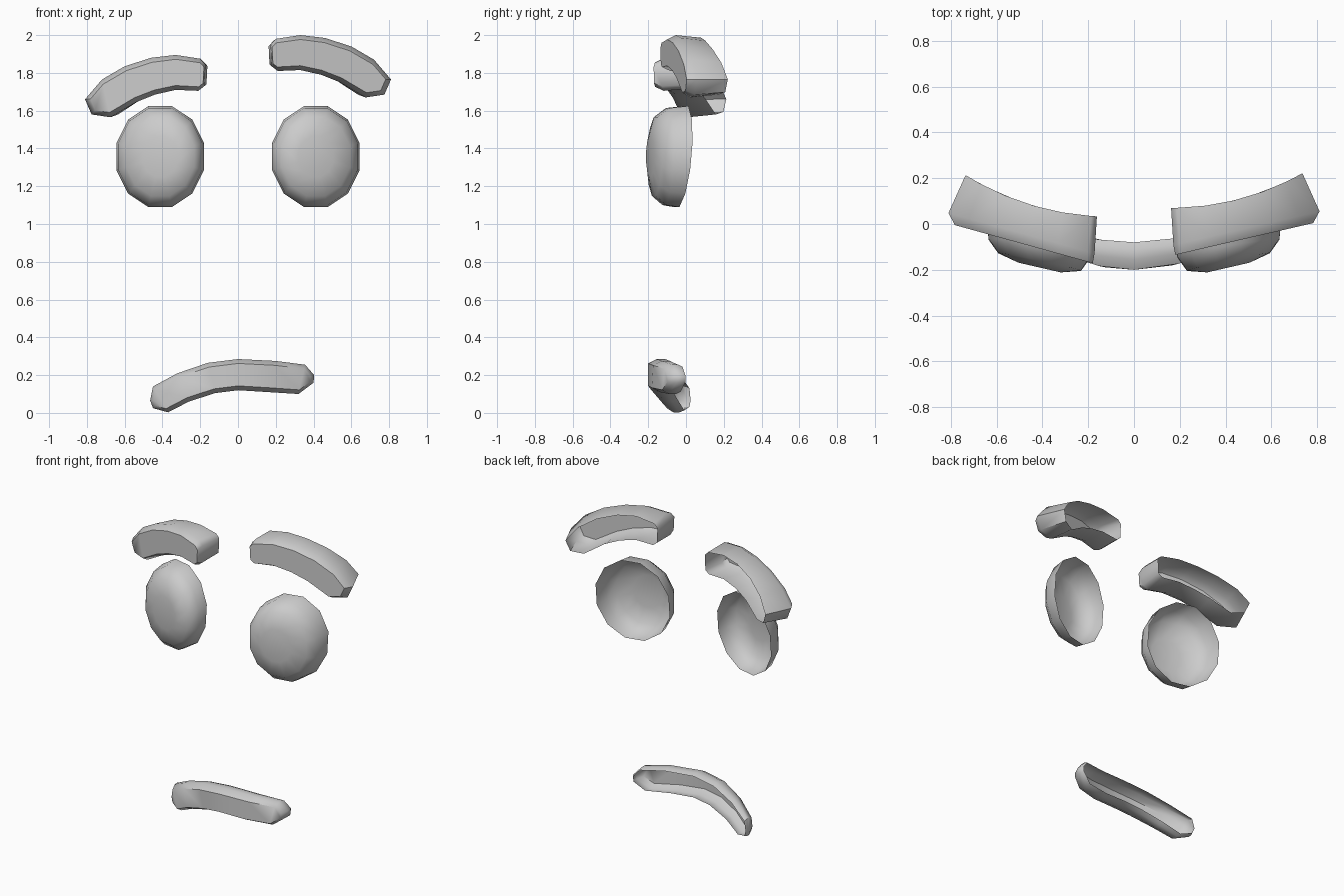
import bpy, bmesh, math

if "Cube" in bpy.data.objects:
    bpy.data.objects.remove(bpy.data.objects["Cube"])

grey = bpy.data.materials.new("mid grey")
grey.diffuse_color = (0.6, 0.6, 0.6, 1)
grey.use_nodes = True
grey.node_tree.nodes["Principled BSDF"].inputs["Base Color"].default_value = grey.diffuse_color


def finish(bm, name):
    """Turn a shell into a smooth object with outward normals."""
    me = bpy.data.meshes.new(name)
    bm.to_mesh(me)
    bm.free()
    me.materials.append(grey)
    ob = bpy.data.objects.new(name, me)
    bpy.context.collection.objects.link(ob)
    bpy.ops.object.select_all(action='DESELECT')
    ob.select_set(True)
    bpy.context.view_layer.objects.active = ob
    bpy.ops.object.shade_smooth_by_angle(angle=math.radians(50))


def bridge(bm, rings):
    """Join each closed ring, back to front, with a wall of quads."""
    loops = [[bm.verts.new(p) for p in r] for r in rings]
    for a, b in zip(loops, loops[1:]):
        for i in range(len(a)):
            j = (i + 1) % len(a)
            bm.faces.new((a[i], a[j], b[j], b[i]))
    return loops[-1]


def orient(bm):
    """Make the front plate face -y, and the walls follow it."""
    bm.normal_update()
    bmesh.ops.recalc_face_normals(bm, faces=bm.faces)
    if sum(f.normal.y * f.calc_area() for f in bm.faces) > 0:
        bmesh.ops.reverse_faces(bm, faces=bm.faces)


def band(name, top, bottom, rings):
    """Curved band, open at the back: (inset, place) per ring, place maps x, z to a point."""
    n = len(top)
    mids = [((a[0] + b[0]) / 2, (a[1] + b[1]) / 2) for a, b in zip(top, bottom)]
    mids[0], mids[-1] = mids[1], mids[-2]
    outline = list(zip(top, mids)) + list(zip(bottom, mids))[::-1]
    bm = bmesh.new()
    front = bridge(bm, [[place(p[0] + (m[0] - p[0]) * k, p[1] + (m[1] - p[1]) * k)
                         for p, m in outline] for k, place in rings])
    for i in range(n - 1):
        bm.faces.new((front[i], front[i + 1], front[2 * n - 2 - i], front[2 * n - 1 - i]))
    orient(bm)
    finish(bm, name)


# Eyes: twelve-sided cups, turned outward
def eye(name, side):
    # ring scale, depth, outward tilt, upward tilt
    specs = [(1, -0.025, 0.055, 0.025), (0.96, -0.105, 0.04, 0.01),
             (0.78, -0.165, 0.04, 0.005), (0.4, -0.19, 0.022, 0)]
    rings = []
    for s, d, out, up in specs:
        ring = []
        for i in range(12):
            t = math.radians(15 + 30 * i)
            u, v = math.cos(t), math.sin(t)
            ring.append((side * (0.412 + 0.24 * s * u), d + out * u + up * v,
                         1.357 + 0.277 * s * v))
        rings.append(ring)
    bm = bmesh.new()
    bm.faces.new(bridge(bm, rings))
    orient(bm)
    finish(bm, name)


eye("right_eye", 1)
eye("left_eye", -1)

# Eyebrows: one arched band, the left one lower and further forward
BROW_TOP = [(0.172, 1.95), (0.2, 1.98), (0.33, 2.0), (0.46, 1.985), (0.6, 1.94),
            (0.72, 1.87), (0.81, 1.765)]
BROW_BOTTOM = [(0.178, 1.835), (0.21, 1.81), (0.33, 1.815), (0.44, 1.79), (0.54, 1.75),
               (0.675, 1.67), (0.775, 1.685)]


def brow(name, side, drop, forward):
    def place(depth):
        def put(x, z):
            dx, y = depth(x)
            return (side * (x + dx), y - forward * (1 - 0.8 * (x - 0.17) / 0.64), z - drop)
        return put

    def rim(x):
        return -0.015 - 0.11 * (x - 0.17) ** 2, 0.07 + 0.39 * (x - 0.17) ** 2

    def edge(x):
        return 0, -0.085 + 0.23 * (x - 0.2)

    def face(x):
        return 0, -0.13 + 0.23 * (x - 0.2)

    band(name, BROW_TOP, BROW_BOTTOM,
         [(0.15, place(rim)), (0, place(edge)), (0.25, place(face))])


brow("right_eyebrow", 1, 0, 0)
brow("left_eyebrow", -1, 0.105, 0.037)

# Mouth: lopsided band wrapped around the front
MOUTH_TOP = [(-0.465, 0.065), (-0.45, 0.14), (-0.32, 0.21), (-0.16, 0.265), (0, 0.285),
             (0.2, 0.275), (0.355, 0.255), (0.403, 0.2)]
MOUTH_BOTTOM = [(-0.45, 0.025), (-0.37, 0.003), (-0.26, 0.06), (-0.12, 0.105), (0, 0.12),
                (0.16, 0.11), (0.32, 0.1), (0.4, 0.16)]


def bend(depth, curve):
    return lambda x, z: (x, depth + curve * x * x, z)


band("mouth", MOUTH_TOP, MOUTH_BOTTOM,
     [(0.15, bend(-0.08, 0.5)), (0, bend(-0.11, 0.55)),
      (0, bend(-0.155, 0.65)), (0.28, bend(-0.2, 0.7))])
